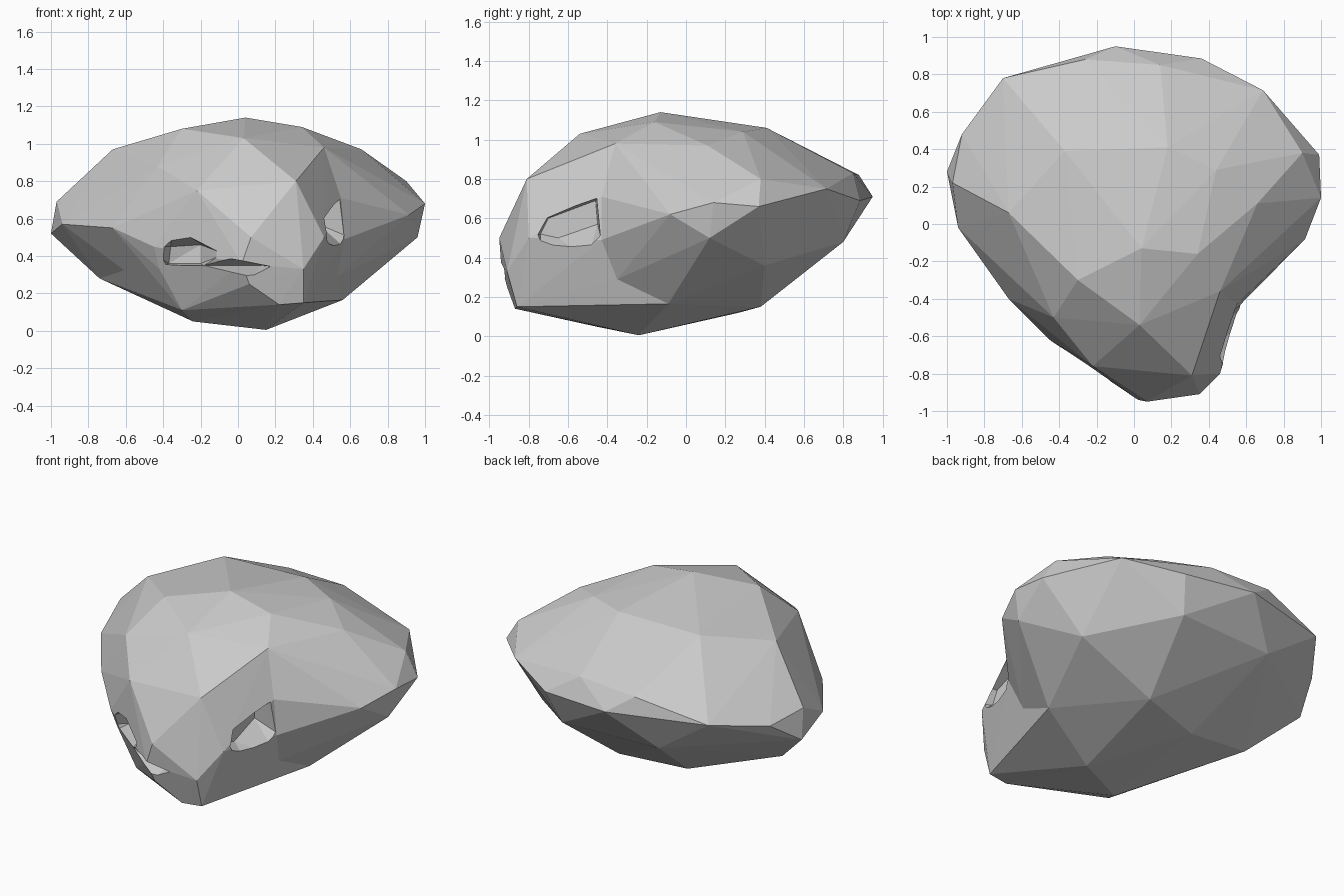
import bpy, bmesh

if "Cube" in bpy.data.objects:
    bpy.data.objects.remove(bpy.data.objects["Cube"])


def hull(name, points, hidden=False):
    """Faceted solid wrapped around a handful of points."""
    bm = bmesh.new()
    for p in points:
        bm.verts.new(p)
    bmesh.ops.convex_hull(bm, input=bm.verts)
    loose = [v for v in bm.verts if not v.link_faces]
    bmesh.ops.delete(bm, geom=loose, context='VERTS')
    bmesh.ops.recalc_face_normals(bm, faces=bm.faces)
    me = bpy.data.meshes.new(name)
    bm.to_mesh(me)
    bm.free()
    ob = bpy.data.objects.new(name, me)
    bpy.context.collection.objects.link(ob)
    ob.hide_render = hidden
    return ob


def combine(target, tool, op):
    """Apply a boolean and remove the tool object."""
    mod = target.modifiers.new(op.lower(), 'BOOLEAN')
    mod.operation = op
    mod.solver = 'EXACT'
    mod.object = tool
    bpy.context.view_layer.objects.active = target
    bpy.ops.object.modifier_apply(modifier=mod.name)
    bpy.data.objects.remove(tool)


# Broad rear body of the stone
crown = [(.04, -.13, 1.14), (-.3, -.3, 1.08), (.34, -.16, 1.09), (.46, -.36, .98),
         (.66, .11, .97), (-.67, .06, .97), (.44, .29, 1.04), (.18, .41, 1.06),
         (-.37, .39, 1.05), (.9, .38, .8), (-.43, -.5, .88), (.14, .85, .83), (-.26, .88, .82)]
rim = [(-.1, .95, .71), (.36, .885, .69), (.69, .715, .75), (.99, .37, .66), (1, .14, .68),
       (.915, -.08, .62), (.96, .12, .5), (.55, -.43, .71), (.57, -.43, .49),
       (-1, .28, .52), (-.97, .22, .69), (-.94, -.02, .57), (-.92, .48, .66),
       (-.7, .78, .72), (-.67, -.4, .55)]
base = [(.15, -.24, .005), (-.24, -.46, .05), (-.74, .1, .28), (.56, -.09, .165),
        (.53, -.35, .29), (.2, .38, .15), (-.2, .27, .12), (.3, .8, .48), (-.35, .77, .48),
        (.72, .4, .36)]
stone = hull("stone_body", crown + rim + base)

# Tapering front end
front = [(.04, -.13, 1.14), (-.3, -.3, 1.08), (.34, -.16, 1.09), (-.67, .06, .97),
         (.46, -.36, .98), (.03, -.54, 1.03), (-.43, -.5, .88), (.31, -.81, .8),
         (-.22, -.76, .75), (.07, -.95, .5), (.02, -.94, .36), (.46, -.8, .5),
         (.55, -.43, .71), (.57, -.43, .49), (-.45, -.62, .45), (.35, -.91, .33),
         (.06, -.91, .25), (.22, -.87, .14), (.35, -.86, .15), (.34, -.73, .15),
         (-.24, -.46, .05), (-.3, -.58, .11), (-.42, -.59, .33), (.53, -.35, .29),
         (.56, -.09, .165), (.15, -.24, .005), (-.67, -.4, .55), (-.74, .1, .28)]
combine(stone, hull("stone_front", front), 'UNION')

# Hollow in the right flank, floor sloping inwards
outer = [(-.45, .71), (-.73, .62), (-.8, .5), (-.74, .38), (-.5, .40), (-.43, .49)]
inner = [(-.46, .69), (-.70, .60), (-.74, .52), (-.65, .5), (-.45, .57)]
combine(stone, hull("right_hollow_cutter",
                    [(.62, y, z) for y, z in outer] + [(.43, y, z) for y, z in inner], True),
        'DIFFERENCE')

# Hollow in the left flank
outer = [(-.33, .57), (-.5, .45), (-.43, .33), (-.14, .33), (-.05, .41)]
combine(stone, hull("left_hollow_cutter",
                    [(x - .02, -.95, z) for x, z in outer] +
                    [(-.36, -.58, .45), (-.2, -.64, .46), (-.2, -.66, .36), (-.37, -.55, .36)],
                    True),
        'DIFFERENCE')

# Narrow crack across the front
crack = [(-.2, .42), (.21, .34), (.06, .26), (-.2, .28)]
combine(stone, hull("front_crack_cutter",
                    [(x, -1.02, z) for x, z in crack] +
                    [(x, -.78, .35) for x in (-.2, .12)], True),
        'DIFFERENCE')

# Flat facets throughout
stone.name = "stone"
for p in stone.data.polygons:
    p.use_smooth = False
